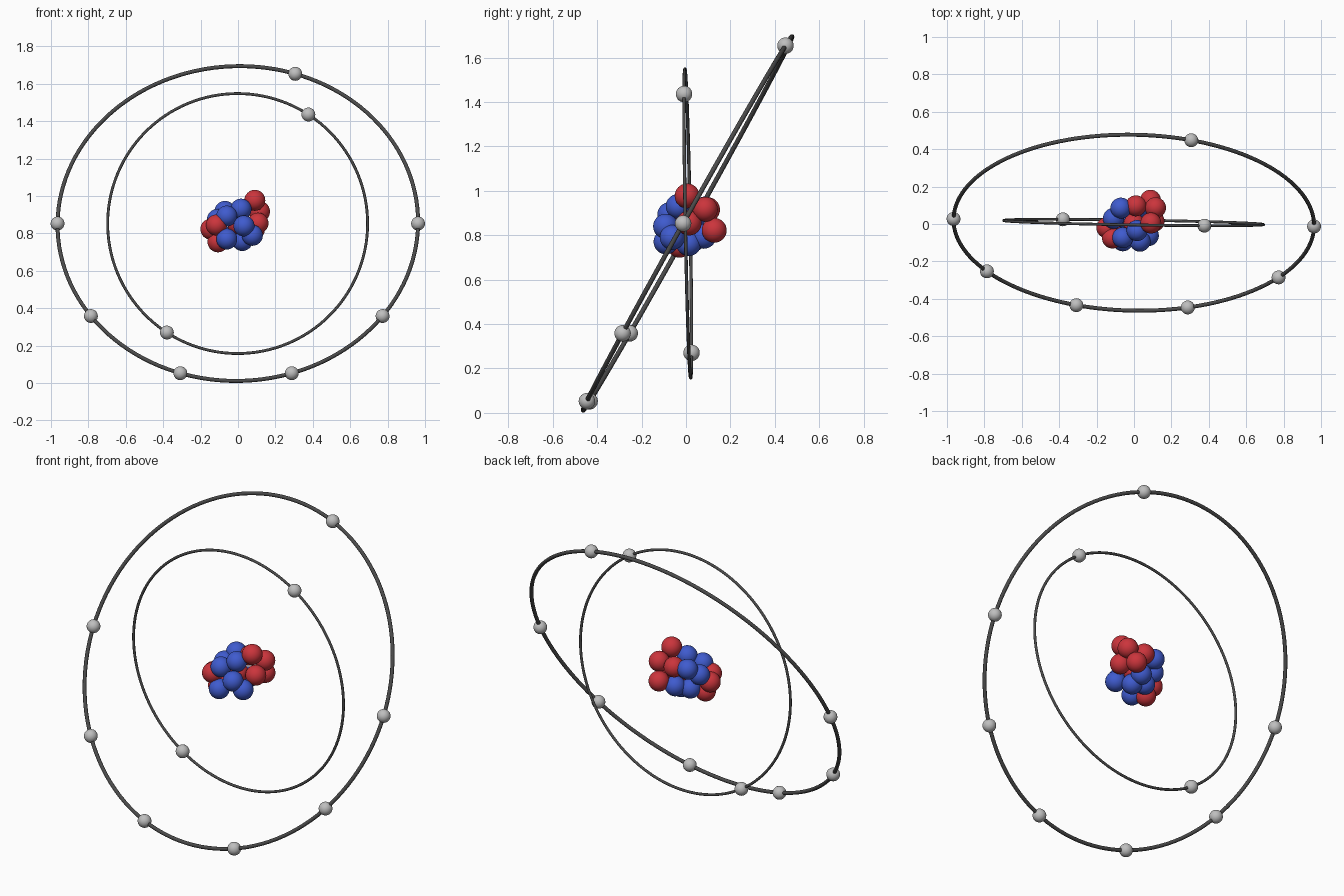
import bpy, math
from mathutils import Vector, Matrix

cube = bpy.data.objects.get("Cube")
if cube:
    bpy.data.objects.remove(cube, do_unlink=True)


def material(name, color):
    m = bpy.data.materials.new(name)
    m.use_nodes = True
    m.diffuse_color = (*color, 1)
    bsdf = m.node_tree.nodes["Principled BSDF"]
    bsdf.inputs["Base Color"].default_value = (*color, 1)
    bsdf.inputs["Roughness"].default_value = 0.5
    return m


red = material("proton red", (0.60, 0.035, 0.045))
blue = material("neutron blue", (0.05, 0.105, 0.62))
silver = material("electron grey", (0.52, 0.52, 0.52))
dark = material("orbit dark grey", (0.07, 0.07, 0.07))


def finish(name, mat):
    ob = bpy.context.object
    ob.name = name
    ob.data.materials.append(mat)
    bpy.ops.object.shade_smooth()
    return ob


def ball(name, pos, radius, mat):
    bpy.ops.mesh.primitive_uv_sphere_add(segments=32, ring_count=16, radius=radius, location=pos)
    return finish(name, mat)


def shell(name, center, across, up, radius, tube, angles):
    """A tilted circular orbit with electrons at the given angles."""
    center = Vector(center)
    u = Vector(across).normalized()
    v = Vector(up)
    v = (v - u * v.dot(u)).normalized()
    bpy.ops.mesh.primitive_torus_add(major_radius=radius, minor_radius=tube,
                                     major_segments=128, minor_segments=12)
    ring = finish(name + "_orbit", dark)
    basis = Matrix((u, v, u.cross(v))).transposed().to_4x4()
    ring.matrix_world = Matrix.Translation(center) @ basis
    for i, deg in enumerate(angles):
        a = math.radians(deg)
        pos = center + radius * (math.cos(a) * u + math.sin(a) * v)
        ball(f"{name}_electron_{i + 1}", pos, 0.037, silver)


# Orbits with their electrons
shell("outer", (-0.001, 0.007, 0.853), (0.963, -0.02, 0), (0, 0.47, 0.841), 0.964, 0.0105,
      [72] + [-36 * i for i in range(6)])
shell("inner", (-0.002, 0.008, 0.853), (0.695, -0.011, 0), (0, -0.013, 0.696), 0.695, 0.0075,
      [57, 237])

# Nucleus: packed protons and neutrons
protons = [(.09, .005, .977), (.115, .087, .917), (.088, .127, .822),
           (.107, .014, .855), (.01, .097, .915), (-.145, -.02, .823),
           (-.107, -.03, .755), (-.115, -.075, .845), (0, 0, .85)]
neutrons = [(-.07, .085, .918), (.016, -.035, .93), (-.06, -.073, .893),
            (-.11, .03, .875), (.032, -.092, .84), (.077, -.062, .79),
            (-.06, -.09, .77), (.015, .08, .795), (-.05, .03, .78),
            (.023, .012, .762)]
for kind, places, mat in (("proton", protons, red), ("neutron", neutrons, blue)):
    for i, pos in enumerate(places):
        ball(f"{kind}_{i + 1}", pos, 0.056, mat)
